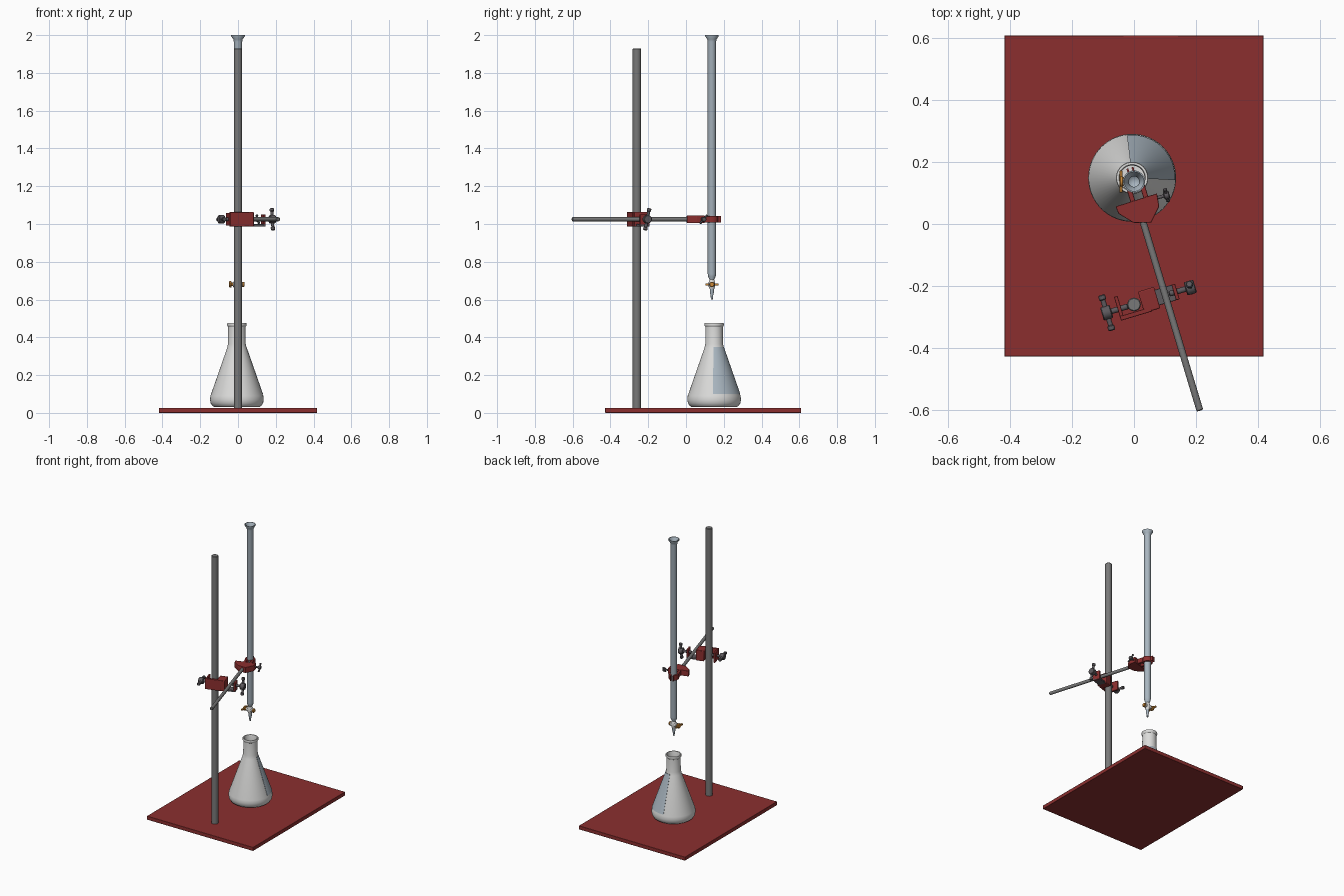
import bpy, bmesh, math
from mathutils import Vector, Matrix

if "Cube" in bpy.data.objects:
    bpy.data.objects.remove(bpy.data.objects["Cube"])


def material(name, rgb):
    m = bpy.data.materials.new(name)
    m.diffuse_color = (*rgb, 1)
    m.use_nodes = True
    m.node_tree.nodes["Principled BSDF"].inputs["Base Color"].default_value = m.diffuse_color
    return m


RED = material("red paint", (0.26, 0.028, 0.028))
STEEL = material("steel grey", (0.19, 0.19, 0.19))
DARK = material("dark metal", (0.11, 0.10, 0.11))
GLASS = material("pale blue glass", (0.40, 0.47, 0.53))
WHITE = material("flask white", (0.72, 0.72, 0.71))
ORANGE = material("orange plastic", (0.60, 0.25, 0.04))
I = Matrix.Identity(4)


def finish(name, bm, mat, frame=I, smooth=True, bevel=0):
    bmesh.ops.remove_doubles(bm, verts=bm.verts, dist=1e-5)
    bmesh.ops.recalc_face_normals(bm, faces=bm.faces)
    me = bpy.data.meshes.new(name)
    bm.to_mesh(me)
    bm.free()
    me.materials.append(mat)
    ob = bpy.data.objects.new(name, me)
    bpy.context.collection.objects.link(ob)
    ob.matrix_world = frame
    if bevel:
        b = ob.modifiers.new("soft edges", 'BEVEL')
        b.width, b.segments = bevel, 2
    if smooth:
        bpy.ops.object.select_all(action='DESELECT')
        ob.select_set(True)
        bpy.context.view_layer.objects.active = ob
        bpy.ops.object.shade_smooth_by_angle(angle=math.radians(35))
    return ob


def lathe(name, profile, mat, frame=I, segs=48):
    """Revolve (radius, height) points around local z."""
    bm = bmesh.new()
    rings = [[bm.verts.new((r * math.cos(2 * math.pi * i / segs),
                            r * math.sin(2 * math.pi * i / segs), z))
              for i in range(segs)] for r, z in profile]
    for a, b in zip(rings, rings[1:]):
        for i in range(segs):
            j = (i + 1) % segs
            bm.faces.new((a[i], a[j], b[j], b[i]))
    return finish(name, bm, mat, frame)


def rod(name, a, b, r, mat, frame=I, segs=24):
    """Capped cylinder between two points of a frame."""
    a, b = Vector(a), Vector(b)
    d = b - a
    m = frame @ Matrix.Translation(a) @ d.to_track_quat('Z', 'Y').to_matrix().to_4x4()
    L, c = d.length, min(0.003, r * 0.3)
    return lathe(name, [(0, 0), (r - c, 0), (r, c), (r, L - c), (r - c, L), (0, L)], mat, m, segs)


def prism(name, pts, z0, z1, mat, frame=I, bevel=0.002):
    bm = bmesh.new()
    f = bm.faces.new([bm.verts.new((x, y, z0)) for x, y in pts])
    up = bmesh.ops.extrude_face_region(bm, geom=[f])
    bmesh.ops.translate(bm, vec=(0, 0, z1 - z0),
                        verts=[v for v in up["geom"] if isinstance(v, bmesh.types.BMVert)])
    return finish(name, bm, mat, frame, bevel=bevel)


def box(name, lo, hi, mat, frame=I, bevel=0.002):
    return prism(name, [(lo[0], lo[1]), (hi[0], lo[1]), (hi[0], hi[1]), (lo[0], hi[1])],
                 lo[2], hi[2], mat, frame, bevel)


def thumb_screw(name, start, length, sign, wing, frame, s=1.0):
    """Screw along local x with a round hub and a wing bar."""
    p = Vector(start)
    e = p + Vector((sign * length, 0, 0))
    w = Vector(wing)
    rod(name + "_shaft", p, e, 0.009 * s, DARK, frame)
    rod(name + "_hub", e - Vector((sign * 0.016 * s, 0, 0)),
        e + Vector((sign * 0.016 * s, 0, 0)), 0.022 * s, DARK, frame)
    rod(name + "_wing", e - w, e + w, 0.008 * s, DARK, frame, 16)
    for k in (-1, 1):
        rod(name + "_wing_tip", e + w * k * 0.7, e + w * k, 0.0115 * s, DARK, frame, 16)


# base plate and upright
box("base_plate", (-0.418, -0.428, 0), (0.418, 0.609, 0.026), RED, bevel=0.002)
rod("stand_rod", (0, -0.26, 0.02), (0, -0.26, 1.93), 0.022, STEEL, segs=32)

# clamps share a frame turned about z so that local y follows the arm
TURN = Matrix.Rotation(math.radians(16.75), 4, 'Z')
BOSS = Matrix.Translation((0, -0.26, 1.025)) @ TURN
HOLD = Matrix.Translation((0, 0.137, 1.025)) @ TURN

# horizontal arm
rod("clamp_arm", (0.213, -0.603, 1.025), (0.027, 0.015, 1.025), 0.011, STEEL)

# boss head: jaw around the upright
box("boss_front_plate", (-0.055, -0.038, -0.038), (0.05, -0.023, 0.038), RED, BOSS)
box("boss_end_plate", (-0.055, -0.038, -0.034), (-0.043, 0.042, 0.034), RED, BOSS)
box("boss_block", (0.024, -0.036, -0.038), (0.078, 0.036, 0.038), RED, BOSS, 0.004)
thumb_screw("upright_screw", (-0.02, 0, 0), 0.072, -1, (0, 0.06, 0), BOSS)
# boss head: hook under the arm
box("arm_hook_floor", (0.07, -0.026, -0.038), (0.146, 0.026, -0.026), DARK, BOSS)
box("arm_hook_wall", (0.134, -0.026, -0.038), (0.146, 0.026, 0.026), RED, BOSS)
thumb_screw("arm_screw", (0.118, 0, 0), 0.072, 1, (0.0, 0.012, 0.058), BOSS)

# burette holder: body, two fingers and a small screw
prism("holder_body", [(-0.08, -0.06), (0.06, -0.058), (0.055, -0.10), (0.015, -0.143),
                      (-0.04, -0.127), (-0.078, -0.085)], -0.02, 0.02, RED, HOLD)
for side, label in ((-1, "left"), (1, "right")):
    angs = [math.radians(-80 + 150 * i / 14) for i in range(15)]
    arc = [(0.033 * math.cos(a), 0.033 * math.sin(a)) for a in angs]
    arc += [(0.012, 0.046), (0.005, 0.046)]
    arc += [(0.0225 * math.cos(a), 0.0225 * math.sin(a)) for a in reversed(angs)]
    prism(label + "_finger", [(side * x, y) for x, y in arc], -0.018, 0.018, RED, HOLD, 0)
    box(label + "_finger_root", (side * 0.022 - 0.008, -0.064, -0.017),
        (side * 0.022 + 0.008, -0.018, 0.017), RED, HOLD)
thumb_screw("holder_screw", (0.045, -0.072, 0), 0.043, 1, (0, 0.02, 0.022), HOLD, 0.6)

# burette tube with flared mouth
BUR = Matrix.Translation((0, 0.137, 0))
lathe("burette_tube", [(0, 0.695), (0.010, 0.695), (0.012, 0.705), (0.020, 0.722), (0.022, 0.735),
                       (0.022, 1.965), (0.025, 1.978), (0.036, 1.994), (0.036, 2.0), (0.032, 2.0),
                       (0.021, 1.98), (0.017, 1.965), (0.017, 0.735), (0, 0.722)], GLASS, BUR, 32)
lathe("burette_tip", [(0, 0.60), (0.005, 0.60), (0.007, 0.622), (0.011, 0.64), (0.011, 0.665),
                      (0, 0.665)], GLASS, BUR, 24)
# stopcock
lathe("stopcock_body", [(0, 0.655), (0.012, 0.655), (0.017, 0.668), (0.017, 0.692),
                        (0.012, 0.705), (0, 0.705)], WHITE, BUR, 24)
rod("stopcock_barrel", (-0.026, 0, 0.68), (0.024, 0, 0.68), 0.015, WHITE, BUR)
rod("stopcock_plug", (-0.044, 0, 0.68), (0.030, 0, 0.68), 0.009, ORANGE, BUR)
rod("stopcock_nut", (0.022, 0, 0.68), (0.034, 0, 0.68), 0.014, ORANGE, BUR, 12)
rod("stopcock_collar", (-0.047, 0, 0.68), (-0.034, 0, 0.68), 0.017, ORANGE, BUR)
box("stopcock_handle", (-0.047, -0.035, 0.674), (-0.037, 0.035, 0.686), ORANGE, BUR)

# conical flask, hollow
FLASK = Matrix.Translation((-0.006, 0.149, 0))
lathe("flask", [(0, 0.03), (0.118, 0.03), (0.130, 0.038), (0.139, 0.052), (0.142, 0.07),
                (0.140, 0.09), (0.052, 0.342), (0.047, 0.365), (0.046, 0.455), (0.051, 0.462),
                (0.052, 0.470), (0.050, 0.475), (0.043, 0.475), (0.040, 0.465), (0.040, 0.362),
                (0.045, 0.340), (0.133, 0.088), (0.130, 0.055), (0.115, 0.04), (0, 0.04)],
      WHITE, FLASK, 64)
# tinted patch on a quarter of the cone
bm = bmesh.new()
cols = []
for i in range(25):
    a = math.radians(-3 + 100 * i / 24)
    cols.append([bm.verts.new((r * math.cos(a), r * math.sin(a), z))
                 for r, z in ((0.1385, 0.10), (0.0540, 0.342), (0.0515, 0.350),
                              (0.0485, 0.350), (0.0510, 0.342), (0.1355, 0.10))])
for p, q in zip(cols, cols[1:]):
    for k in range(6):
        n = (k + 1) % 6
        bm.faces.new((p[k], q[k], q[n], p[n]))
bm.faces.new(cols[0])
bm.faces.new(cols[-1])
finish("flask_patch", bm, GLASS, FLASK)
